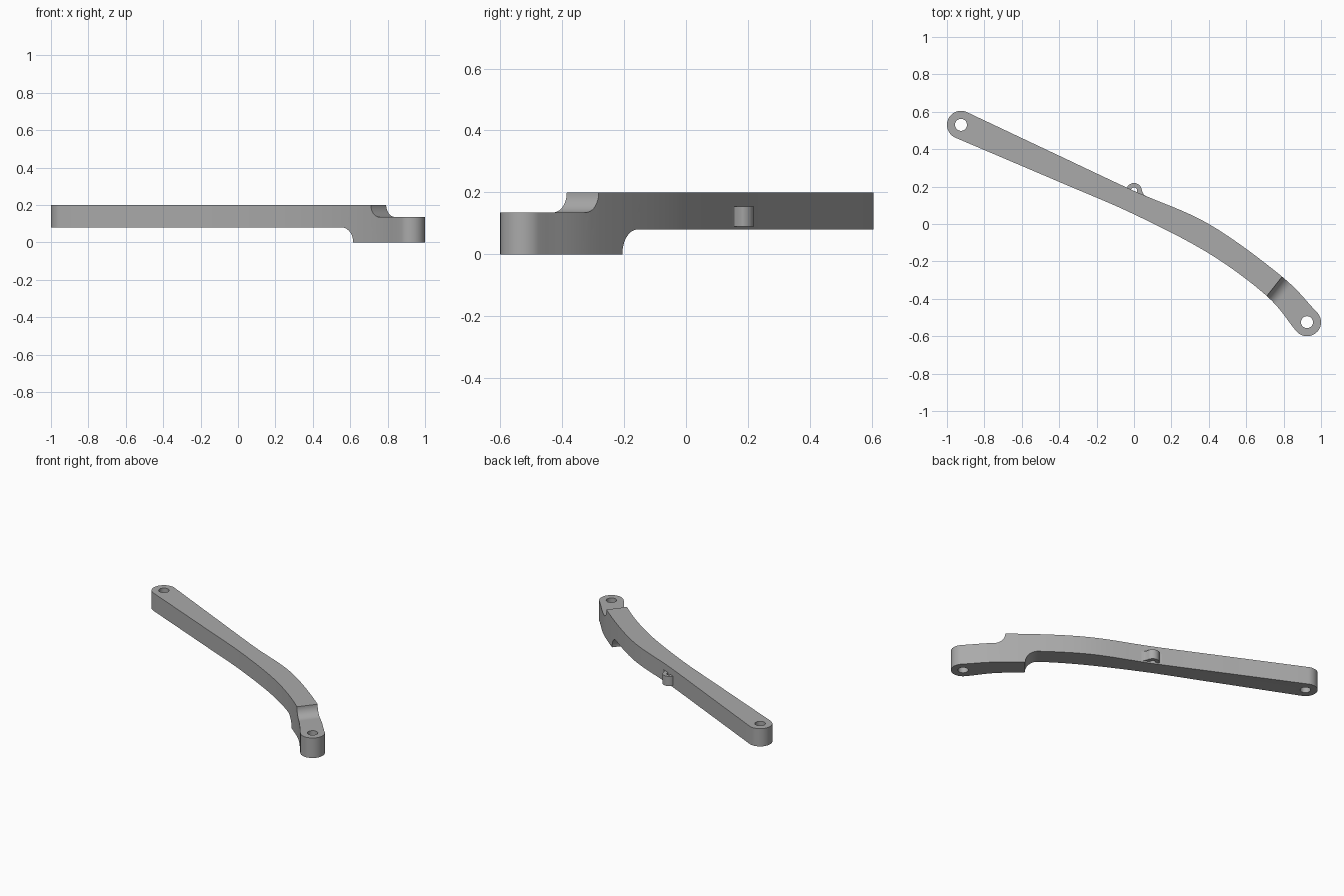
import bpy, bmesh
from math import sin, cos, radians
from mathutils import Vector

if "Cube" in bpy.data.objects:
    bpy.data.objects.remove(bpy.data.objects["Cube"])

grey = bpy.data.materials.new("plain grey")
grey.use_nodes = True
grey.diffuse_color = (0.4, 0.4, 0.4, 1)
grey.node_tree.nodes["Principled BSDF"].inputs["Base Color"].default_value = (0.4, 0.4, 0.4, 1)


def arc(cx, cy, r, a0, a1, n=24):
    angles = [radians(a0 + (a1 - a0) * i / n) for i in range(n + 1)]
    return [(cx + r * cos(a), cy + r * sin(a)) for a in angles]


def spline(pts, n=8):
    """Smooth curve through the points."""
    p = [Vector(q) for q in pts]
    p = [2 * p[0] - p[1]] + p + [2 * p[-1] - p[-2]]
    out = []
    for a, b, c, d in zip(p, p[1:], p[2:], p[3:]):
        for i in range(n):
            t = i / n
            out.append(tuple(0.5 * (2 * b + (c - a) * t + (2 * a - 5 * b + 4 * c - d) * t * t
                                    + (3 * b - a - 3 * c + d) * t ** 3)))
    return out + [tuple(p[-2])]


def prism(name, base, offset):
    """Polygon of 3D points swept along an offset."""
    bm = bmesh.new()
    face = bm.faces.new([bm.verts.new(v) for v in base])
    new = bmesh.ops.extrude_face_region(bm, geom=[face])["geom"]
    bmesh.ops.translate(bm, vec=offset, verts=[g for g in new if isinstance(g, bmesh.types.BMVert)])
    bmesh.ops.recalc_face_normals(bm, faces=bm.faces)
    mesh = bpy.data.meshes.new(name)
    bm.to_mesh(mesh)
    bm.free()
    mesh.materials.append(grey)
    obj = bpy.data.objects.new(name, mesh)
    bpy.context.collection.objects.link(obj)
    return obj


def upright(name, outline, z0, z1):
    return prism(name, [(x, y, z0) for x, y in outline], (0, 0, z1 - z0))


def cut(target, cutter):
    bpy.context.view_layer.objects.active = target
    mod = target.modifiers.new("cut", "BOOLEAN")
    mod.operation, mod.solver, mod.object = "DIFFERENCE", "EXACT", cutter
    bpy.ops.object.modifier_apply(modifier=mod.name)
    bpy.data.objects.remove(cutter)


# Curved arm with rounded ends
back, front = (-0.925, 0.53), (0.925, -0.525)
end_r = 0.075
back_arc = arc(*back, end_r, 63, 245)
front_arc = arc(*front, end_r, 220, 401)
lower = spline([back_arc[-1], (-0.4, 0.225), (0, 0.052), (0.4, -0.157), (0.71, -0.385), front_arc[0]])
upper = spline([front_arc[-1], (0.79, -0.28), (0.4, 0), (0, 0.177), (-0.4, 0.365), back_arc[0]])
arm = upright("curved_arm", back_arc + lower[1:-1] + front_arc + upper[1:-1], 0, 0.2)

# Filleted steps above and below the front end
across = Vector((0.62, 0.78, 0))
along = Vector((0.78, -0.62, 0))


def step_cutter(name, origin, profile):
    base = [Vector((*origin, z)) + along * s - across * 0.5 for s, z in profile]
    return prism(name, base, across * 3)


cut(arm, step_cutter("under_cutter", (0.62, -0.31),
                     [(-3, -0.1), (0, -0.1)] + arc(-0.085, 0, 0.08, 0, 90, 12) + [(-3, 0.08)]))
cut(arm, step_cutter("top_cutter", (0.71, -0.385),
                     [(1, 0.3), (0, 0.3)] + arc(0.065, 0.2, 0.065, 180, 270, 12) + [(1, 0.135)]))

# Bolt holes
for centre in (back, front):
    cut(arm, upright("hole_cutter", arc(*centre, 0.032, 0, 352.5, 47), -0.1, 0.3))

# Small half-ring loop on the rear side
loop_outline = ([(0.04, 0.12), (0.07, 0.146), (0.052, 0.157)] + arc(0, 0.177, 0.042, 0, 165)
                + [(-0.05, 0.2), (-0.075, 0.208), (-0.06, 0.17), (-0.016, 0.165)]
                + arc(0, 0.18, 0.016, 180, 0, 14) + [(0.016, 0.15)])
loop = upright("rear_loop", loop_outline, 0.09, 0.155)

for obj in (arm, loop):
    bpy.ops.object.select_all(action="DESELECT")
    obj.select_set(True)
    bpy.context.view_layer.objects.active = obj
    bpy.ops.object.shade_smooth_by_angle(angle=radians(30))
